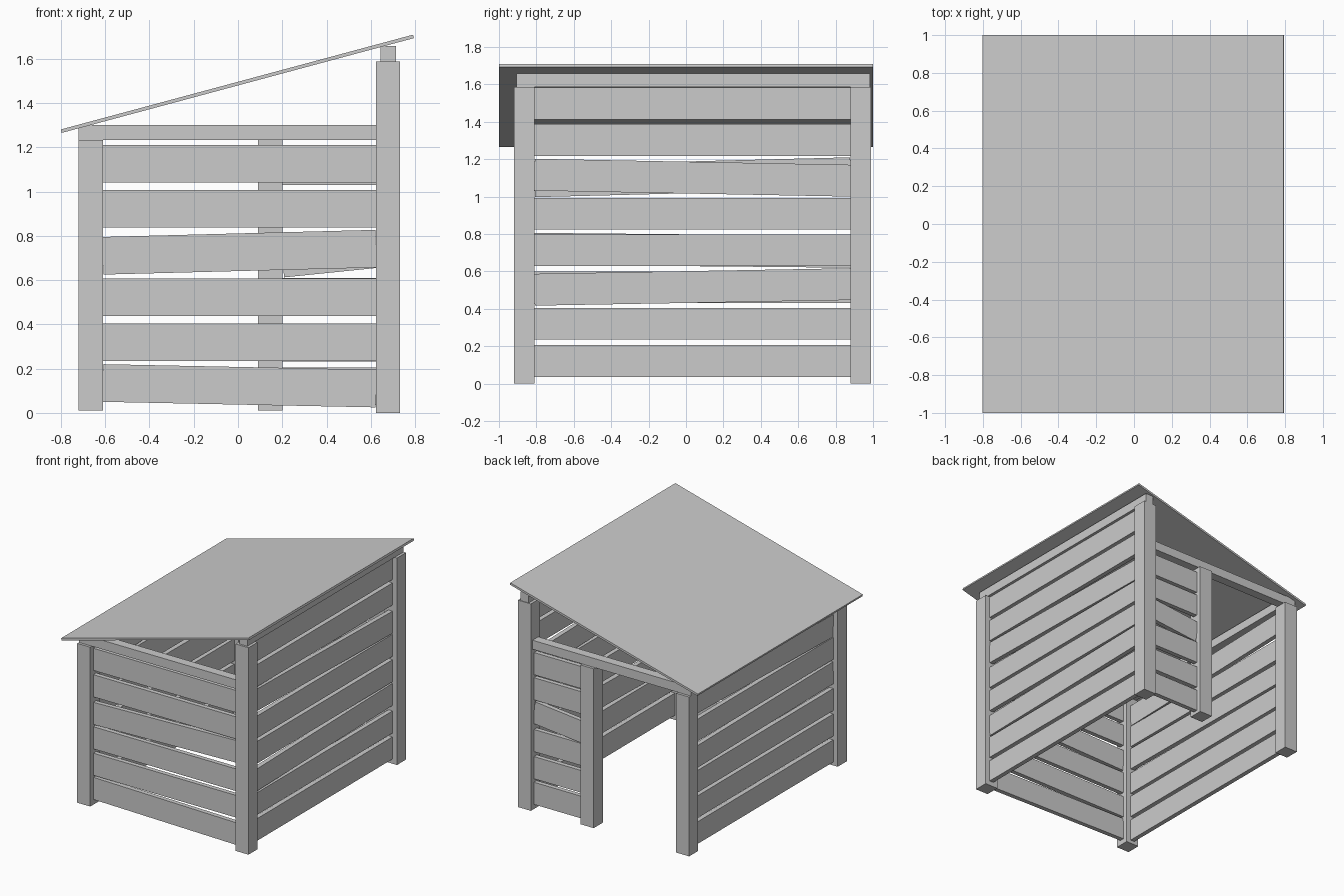
import bpy
from math import atan2, hypot
from mathutils import Matrix

if "Cube" in bpy.data.objects:
    bpy.data.objects.remove(bpy.data.objects["Cube"])


def box(name, lo, hi):
    """Axis-aligned box from two corners."""
    bpy.ops.mesh.primitive_cube_add(size=1, location=[(a + b) / 2 for a, b in zip(lo, hi)])
    ob = bpy.context.object
    ob.name = name
    ob.data.transform(Matrix.Diagonal([b - a for a, b in zip(lo, hi)] + [1]))
    return ob


BOARD_H, BOARD_T = 0.17, 0.035


def boards(name, axis, start, end, across, bottoms):
    """Stack of slats along x or y; each entry gives the bottom height at both ends."""
    for i, (z0, z1) in enumerate(bottoms):
        length, mid = end - start, (start + end) / 2
        zc = (z0 + z1) / 2 + BOARD_H / 2
        t, h = BOARD_T / 2, BOARD_H / 2
        tilt = atan2(z1 - z0, length)
        l = hypot(length, z1 - z0) / 2
        if axis == 'x':
            ob = box(f"{name}_{i + 1}", (-l, -t, -h), (l, t, h))
            ob.location = (mid, across, zc)
            ob.rotation_euler.y = -tilt
        else:
            ob = box(f"{name}_{i + 1}", (-t, -l, -h), (t, l, h))
            ob.location = (across, mid, zc)
            ob.rotation_euler.x = tilt


# Corner posts: low on the left, tall on the right
for side, y0, y1 in (("front", -0.92, -0.81), ("back", 0.88, 0.99)):
    box(f"{side}_low_post", (-0.72, y0, 0.01), (-0.61, y1, 1.232))
    box(f"{side}_tall_post", (0.623, y0, 0), (0.733, y1, 1.587))
    # Beam from low post to tall post
    yc = (y0 + y1) / 2
    box(f"{side}_beam", (-0.72, yc - 0.035, 1.232), (0.623, yc + 0.035, 1.301))

# Door post in the back wall
box("door_post", (0.09, 0.88, 0.01), (0.20, 0.99, 1.232))

# Beams carrying the roof along its high and low edges
box("high_roof_beam", (0.645, -0.905, 1.587), (0.713, 0.985, 1.658))
box("low_roof_beam", (-0.70, -0.83, 1.232), (-0.63, 0.90, 1.298))

# Slatted walls, a few boards nailed slightly crooked
boards("front_board", 'x', -0.61, 0.623, -0.865,
       [(0.05, 0.025), (0.235, 0.235), (0.438, 0.438),
        (0.625, 0.657), (0.837, 0.837), (1.04, 1.04)])
boards("back_board", 'x', 0.20, 0.623, 0.935,
       [(0.035, 0.035), (0.232, 0.232), (0.44, 0.44),
        (0.612, 0.655), (0.837, 0.837), (1.03, 1.03)])
boards("right_board", 'y', -0.81, 0.88, 0.678,
       [(0.036, 0.036), (0.235, 0.235), (0.417, 0.447), (0.628, 0.628),
        (0.823, 0.823), (1.032, 1.0), (1.217, 1.217), (1.413, 1.413)])
boards("left_board", 'y', -0.81, 0.88, -0.665,
       [(0.036, 0.036), (0.235, 0.235), (0.43, 0.43),
        (0.636, 0.62), (0.823, 0.823), (0.997, 1.04)])

# Sloping roof sheet
roof = box("roof", (-0.824, -1, -0.008), (0.824, 1, 0.008))
roof.location = (-0.003, 0, 1.487)
roof.rotation_euler.y = -atan2(0.428, 1.591)
